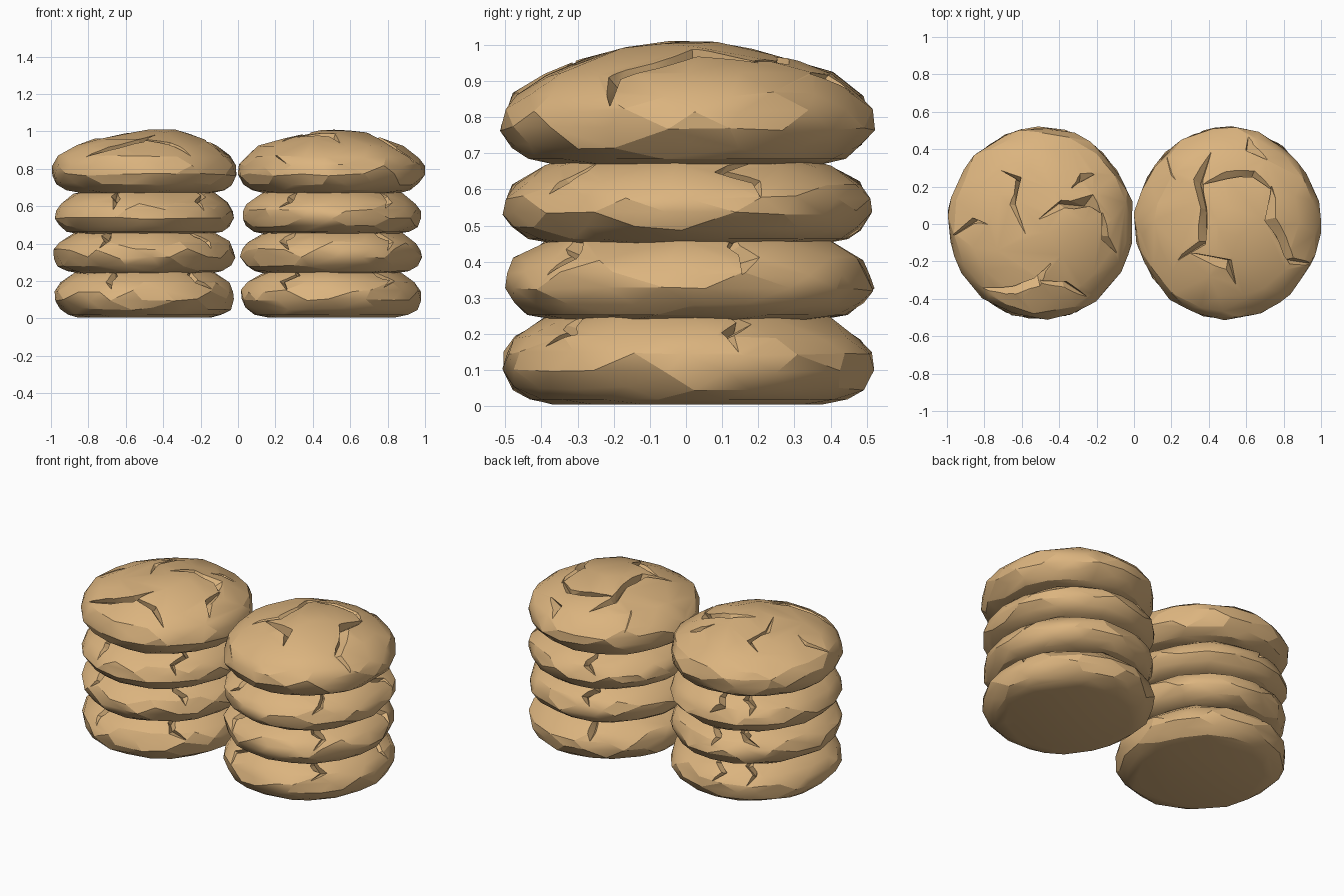
import bpy, bmesh, math, random
from mathutils import Vector

cube = bpy.data.objects.get("Cube")
if cube:
    bpy.data.objects.remove(cube)

crust = bpy.data.materials.new("golden_crust")
crust.use_nodes = True
colour = (0.71, 0.455, 0.21, 1)
crust.diffuse_color = colour
crust.node_tree.nodes["Principled BSDF"].inputs["Base Color"].default_value = colour

SEGMENTS = 18
# Bun outline as (radius, height), from the flat base up to the crown
PROFILE = [(.37, 0), (.435, .015), (.48, .05), (.507, .1), (.503, .15), (.475, .195),
           (.395, .25), (.30, .287), (.18, .318), (.08, .335)]

# Crack paths seen from above, relative to the bun centre
CRACKS_ARCS = [
    [(-.22, .29), (-.12, .24), (-.17, .1), (-.1, -.08)],
    [(.0, .01), (.12, .09), (.27, .12), (.31, .05)],
    [(.16, .19), (.22, .25), (.29, .25)],
    [(.32, .05), (.34, -.08), (.41, -.16)],
    [(-.47, -.06), (-.37, .0), (-.29, -.01)],
    [(-.32, -.34), (-.14, -.36), (-.02, -.31), (.05, -.21)],
    [(-.02, -.29), (.14, -.31), (.25, -.4)],
]
CRACKS_RING = [
    [(-.11, .38), (-.15, .23), (-.13, .08), (-.15, -.1), (-.26, -.2)],
    [(-.14, .22), (-.03, .25), (.14, .25), (.24, .18)],
    [(.22, .19), (.23, .02), (.3, -.09), (.36, -.19), (.45, -.2)],
    [(-.2, -.17), (.01, -.21), (.06, -.32)],
    [(.11, .46), (.12, .4), (.22, .34)],
    [(-.29, -.36), (-.24, -.45)],
    [(-.32, .36), (-.3, .22)],
]


def crown_height(r):
    """Height of the upper bun surface at a distance from its axis."""
    upper = [(0, .338)] + PROFILE[:3:-1]
    for (r0, z0), (r1, z1) in zip(upper, upper[1:]):
        if r <= r1:
            return z0 + (z1 - z0) * (r - r0) / (r1 - r0)
    return PROFILE[4][1]


def rim_cracks(angles, rng):
    """Short kinked splits running from under the next bun out to the rim."""
    paths = []
    for angle in angles:
        path = []
        for r in (.34, .41, .46, .498):
            a = math.radians(angle + rng.uniform(-6, 6))
            path.append((r * math.cos(a), r * math.sin(a)))
        paths.append(path)
    return paths


def object_from(bm, name):
    bmesh.ops.recalc_face_normals(bm, faces=bm.faces)
    mesh = bpy.data.meshes.new(name)
    bm.to_mesh(mesh)
    bm.free()
    mesh.materials.append(crust)
    obj = bpy.data.objects.new(name, mesh)
    bpy.context.collection.objects.link(obj)
    return obj


def bun_body(name, crown_shift, rng):
    """Faceted, slightly lumpy lathe form with a flat base."""
    bm = bmesh.new()
    for level, (r, z) in enumerate(PROFILE):
        sides = SEGMENTS if level < 8 else SEGMENTS // 2
        shift = crown_shift * max(0, level - 6) / 3
        for i in range(sides):
            a = math.tau * (i + rng.uniform(-.25, .25) + level * .5) / sides
            rad = r * rng.uniform(.975, 1.005)
            lift = rng.uniform(-.009, .006) if level > 1 else 0
            bm.verts.new((rad * math.cos(a) + shift, rad * math.sin(a), z + lift))
    bmesh.ops.convex_hull(bm, input=bm.verts)
    loose = [v for v in bm.verts if not v.link_faces]
    bmesh.ops.delete(bm, geom=loose, context='VERTS')
    bmesh.ops.dissolve_limit(bm, angle_limit=math.radians(5), verts=bm.verts, edges=bm.edges)
    return object_from(bm, name)


def crack_cutter(name, paths, rng):
    """Tapered wedges that follow the crack paths over the crown."""
    bm = bmesh.new()
    for path in paths:
        pts = [Vector((x, y, crown_height(math.hypot(x, y)))) for x, y in path]
        sections = []
        last = len(pts) - 1
        for i, p in enumerate(pts):
            out = (p + Vector((0, 0, .08))).normalized()
            along = pts[min(i + 1, last)] - pts[max(i - 1, 0)]
            side = along.cross(out).normalized()
            end = i in (0, last)
            width = .012 if end else rng.uniform(.03, .055)
            depth = .01 if end else rng.uniform(.04, .065)
            lean = side * rng.uniform(-.025, .025)
            sections.append([bm.verts.new(v) for v in (
                p + out * .05 + side * width, p + out * .05 - side * width,
                p - out * depth + lean)])
        for a, b in zip(sections, sections[1:]):
            for k in range(3):
                j = (k + 1) % 3
                bm.faces.new((a[k], a[j], b[j], b[k]))
        bm.faces.new(sections[0])
        bm.faces.new(sections[-1])
    bmesh.ops.triangulate(bm, faces=bm.faces)
    cutter = object_from(bm, name)
    cutter.hide_render = True
    return cutter


def make_bun(name, rng, paths, crown_shift, centre, scale):
    bun = bun_body(name, crown_shift, rng)
    cutter = crack_cutter(name + "_cutter", paths, rng)
    cut = bun.modifiers.new("cracks", 'BOOLEAN')
    cut.operation, cut.solver = 'DIFFERENCE', 'EXACT'
    cut.use_self = True
    cut.object = cutter
    bpy.ops.object.select_all(action='DESELECT')
    bun.select_set(True)
    bpy.context.view_layer.objects.active = bun
    bpy.ops.object.modifier_apply(modifier=cut.name)
    bpy.data.objects.remove(cutter)
    bpy.ops.object.shade_smooth_by_angle(angle=math.radians(20))
    bun.location = centre
    bun.scale = scale


# Two stacks of four buns; the lower ones are pressed a little flatter
LEVELS = [("bottom", .005, .965, .95), ("lower_middle", .24, .965, .86),
          ("upper_middle", .45, .965, .86), ("top", .67, .99, 1)]
STACKS = [("right", -.5, CRACKS_ARCS, [-115, -45, 95, 122], .09, 3),
          ("left", .5, CRACKS_RING, [-122, -48, 110, 20], .02, 8)]
for side, x, crown_paths, rim_angles, crown_shift, seed in STACKS:
    for n, (level, z, girth, height) in enumerate(LEVELS):
        rng = random.Random(seed + n)
        paths = crown_paths if level == "top" else rim_cracks(rim_angles, rng)
        make_bun(f"{side}_{level}_bun", rng, paths, crown_shift,
                 (x, .005, z), (girth, 1.02, height))
